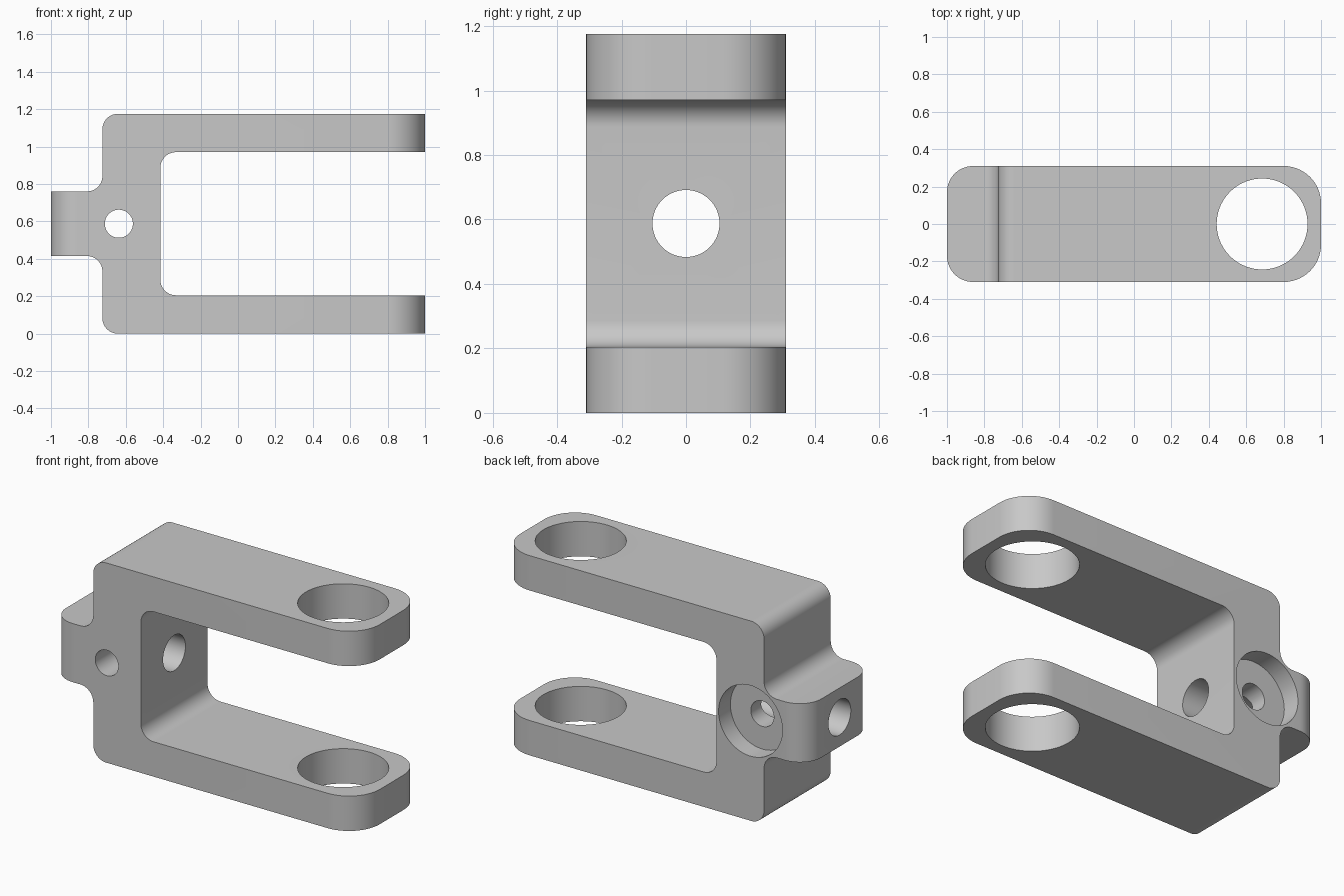
import bpy, bmesh, math
from mathutils import Matrix

cube = bpy.data.objects.get("Cube")
if cube:
    bpy.data.objects.remove(cube, do_unlink=True)

HALF_Y, TOP, MID = 0.31, 1.175, 0.5875
BACK, FACE, INNER = -1.0, -0.725, -0.415
ARM, TAB = 0.205, 0.1725

grey = bpy.data.materials.new("machined grey")
grey.use_nodes = True
grey.diffuse_color = (0.58, 0.58, 0.58, 1)
grey.node_tree.nodes["Principled BSDF"].inputs["Base Color"].default_value = (0.58, 0.58, 0.58, 1)


def add_object(name, bm):
    bmesh.ops.recalc_face_normals(bm, faces=bm.faces)
    mesh = bpy.data.meshes.new(name)
    bm.to_mesh(mesh)
    bm.free()
    mesh.materials.append(grey)
    obj = bpy.data.objects.new(name, mesh)
    bpy.context.collection.objects.link(obj)
    return obj


def round_edges(bm, test, radius):
    edges = [e for e in bm.edges if test(e.verts[0].co, e.verts[1].co)]
    bmesh.ops.bevel(bm, geom=edges, offset=radius, offset_type='OFFSET',
                    segments=14, profile=0.5, affect='EDGES')


def drill(target, name, axis, radius, centre, length):
    """Cut a round hole along an axis."""
    turn = {'X': Matrix.Rotation(math.pi / 2, 4, 'Y'),
            'Y': Matrix.Rotation(math.pi / 2, 4, 'X'),
            'Z': Matrix.Identity(4)}[axis]
    bm = bmesh.new()
    bmesh.ops.create_cone(bm, cap_ends=True, segments=72, radius1=radius, radius2=radius,
                          depth=length, matrix=Matrix.Translation(centre) @ turn)
    cutter = add_object(name, bm)
    cutter.hide_render = True
    mod = target.modifiers.new(name, 'BOOLEAN')
    mod.operation, mod.solver, mod.object = 'DIFFERENCE', 'EXACT', cutter
    bpy.context.view_layer.objects.active = target
    bpy.ops.object.modifier_apply(modifier=name)
    bpy.data.objects.remove(cutter, do_unlink=True)


# Fork body: lower half outline, mirrored about mid height, extruded across y
lower = [(BACK, MID - TAB), (FACE, MID - TAB), (FACE, 0), (1, 0), (1, ARM), (INNER, ARM)]
outline = lower + [(x, TOP - z) for x, z in reversed(lower)]
bm = bmesh.new()
face = bm.faces.new([bm.verts.new((x, -HALF_Y, z)) for x, z in outline])
side = bmesh.ops.extrude_face_region(bm, geom=[face])
bmesh.ops.translate(bm, vec=(0, 2 * HALF_Y, 0),
                    verts=[g for g in side["geom"] if isinstance(g, bmesh.types.BMVert)])
bmesh.ops.recalc_face_normals(bm, faces=bm.faces)

# Fillets along y, then rounded arm tips and tab end
round_edges(bm, lambda a, b: abs(a.y - b.y) > 0.5 and abs(a.x) < 0.99, 0.083)
round_edges(bm, lambda a, b: min(a.x, b.x) > 0.99 and abs(a.z - b.z) > 0.1, 0.2)
round_edges(bm, lambda a, b: max(a.x, b.x) < -0.99 and abs(a.z - b.z) > 0.1, 0.14)
fork = add_object("fork_bracket", bm)

# Arm eyes, shank bore, cross pin hole and its counterbore on the back
drill(fork, "arm_eyes", 'Z', 0.243, (0.685, 0, MID), 2)
drill(fork, "shank_bore", 'X', 0.104, (-0.7, 0, MID), 0.9)
drill(fork, "pin_hole", 'Y', 0.075, (-0.637, 0, MID), 1)
drill(fork, "counterbore", 'Y', 0.208, (-0.637, HALF_Y - 0.11 + 0.2, MID), 0.4)

bpy.ops.object.select_all(action='DESELECT')
fork.select_set(True)
bpy.context.view_layer.objects.active = fork
bpy.ops.object.shade_smooth_by_angle(angle=math.radians(30))
